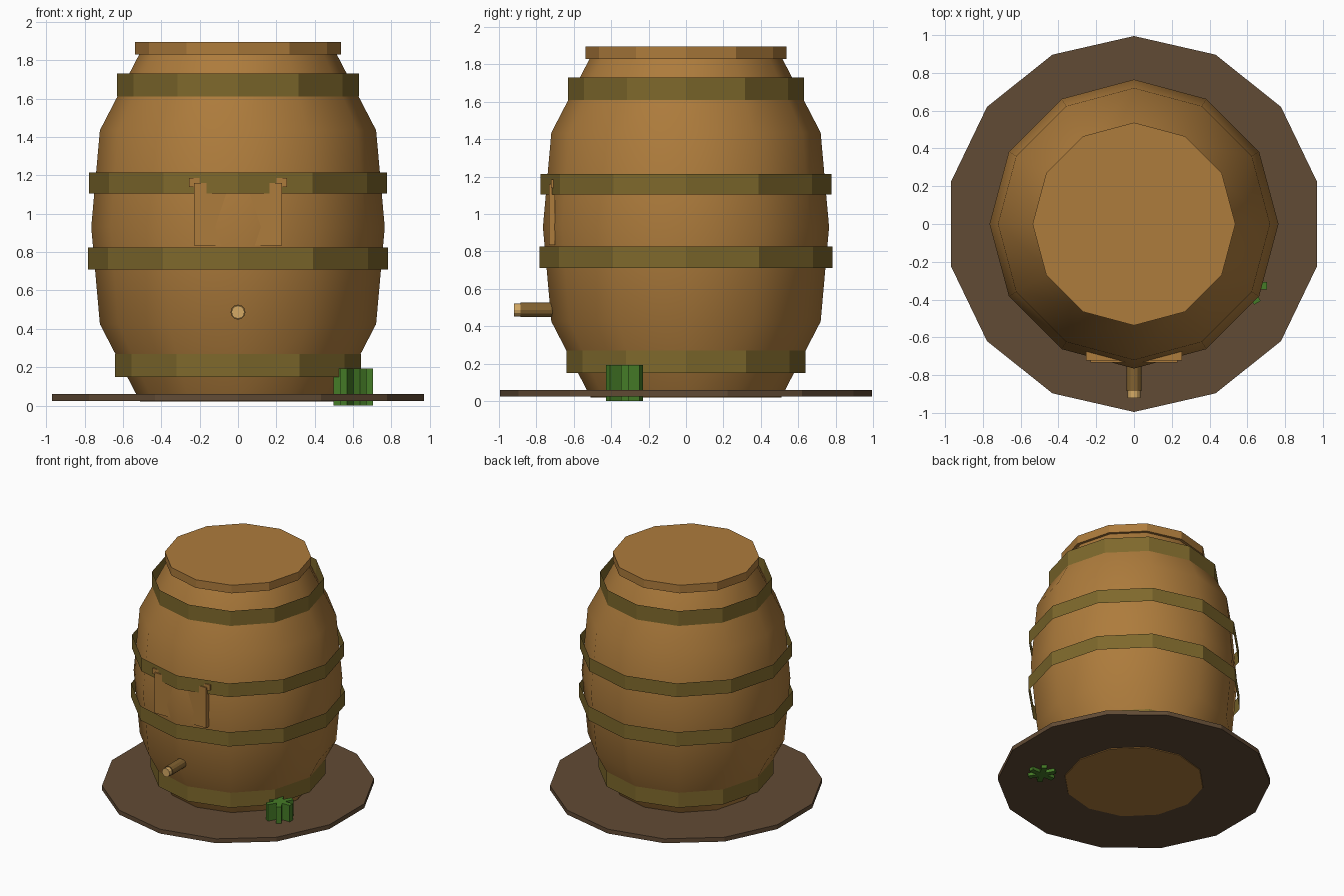
import bpy, bmesh, math
from mathutils import Matrix

if "Cube" in bpy.data.objects:
    bpy.data.objects.remove(bpy.data.objects["Cube"])


def material(name, rgb):
    m = bpy.data.materials.new(name)
    m.diffuse_color = (*rgb, 1)
    m.use_nodes = True
    m.node_tree.nodes["Principled BSDF"].inputs["Base Color"].default_value = m.diffuse_color
    return m


WOOD = material("wood", (0.42, 0.20, 0.045))
BRASS = material("hoop_metal", (0.21, 0.14, 0.025))
EARTH = material("earth", (0.12, 0.07, 0.035))
TAP = material("tap_wood", (0.22, 0.12, 0.03))
TIP = material("tap_tip", (0.66, 0.40, 0.13))
GREEN = material("leaf", (0.06, 0.20, 0.02))


def finish(name, bm, mat):
    bmesh.ops.recalc_face_normals(bm, faces=bm.faces)
    me = bpy.data.meshes.new(name)
    bm.to_mesh(me)
    bm.free()
    me.materials.append(mat)
    ob = bpy.data.objects.new(name, me)
    bpy.context.collection.objects.link(ob)
    return ob


def lathe(name, profile, sides, mat, caps=True, smooth=False):
    """Rings of (radius, z) joined by quads; the first vertex points along +y."""
    bm = bmesh.new()
    rings = []
    for r, z in profile:
        angles = [math.pi / 2 + i * math.tau / sides for i in range(sides)]
        rings.append([bm.verts.new((r * math.cos(a), r * math.sin(a), z)) for a in angles])
    for lo, hi in zip(rings, rings[1:]):
        for i in range(sides):
            j = (i + 1) % sides
            bm.faces.new((lo[i], lo[j], hi[j], hi[i])).smooth = smooth
    if caps:
        bm.faces.new(rings[0][::-1])
        bm.faces.new(rings[-1])
    ob = finish(name, bm, mat)
    return ob


def box(name, lo, hi, mat):
    bm = bmesh.new()
    bmesh.ops.create_cube(bm, size=1)
    for v in bm.verts:
        v.co = [a + (b - a) * (c + 0.5) for a, b, c in zip(lo, hi, v.co)]
    return finish(name, bm, mat)


# Ground disc
lathe("base_disc", [(0.995, 0.025), (0.995, 0.06)], 14, EARTH)

# Barrel body and lid
lathe("barrel_body", [(0.51, 0.02), (0.72, 0.425), (0.765, 0.93), (0.72, 1.435), (0.51, 1.84)],
      12, WOOD, smooth=True)
lathe("barrel_lid", [(0.537, 1.83), (0.537, 1.895)], 12, WOOD)

# Open hoops
for i, (r, z0, z1) in enumerate([(0.64, 0.15, 0.27), (0.783, 0.71, 0.825),
                                 (0.777, 1.105, 1.215), (0.63, 1.61, 1.73)]):
    lathe(f"hoop_{i + 1}", [(r, z0), (r, z1)], 12, BRASS, caps=False)

# Front board with top rail
box("front_board", (-0.23, -0.733, 0.835), (0.23, -0.70, 1.16), WOOD)
box("board_rail", (-0.255, -0.723, 1.14), (0.255, -0.675, 1.185), WOOD)

# Tap pointing forward
for name, r, near, far, mat in [("tap", 0.039, 0.60, 0.885, TAP), ("tap_tip", 0.034, 0.86, 0.92, TIP)]:
    ob = lathe(name, [(r, near), (r, far)], 12, mat)
    ob.data.transform(Matrix.Translation((0, 0, 0.487)) @ Matrix.Rotation(math.pi / 2, 4, 'X'))

# Grass tuft of three crossed blades
for i in range(3):
    ob = box(f"grass_blade_{i + 1}", (-0.103, -0.02, 0), (0.103, 0.02, 0.192), GREEN)
    ob.data.transform(Matrix.Translation((0.602, -0.328, 0)) @ Matrix.Rotation(i * math.pi / 3, 4, 'Z'))
